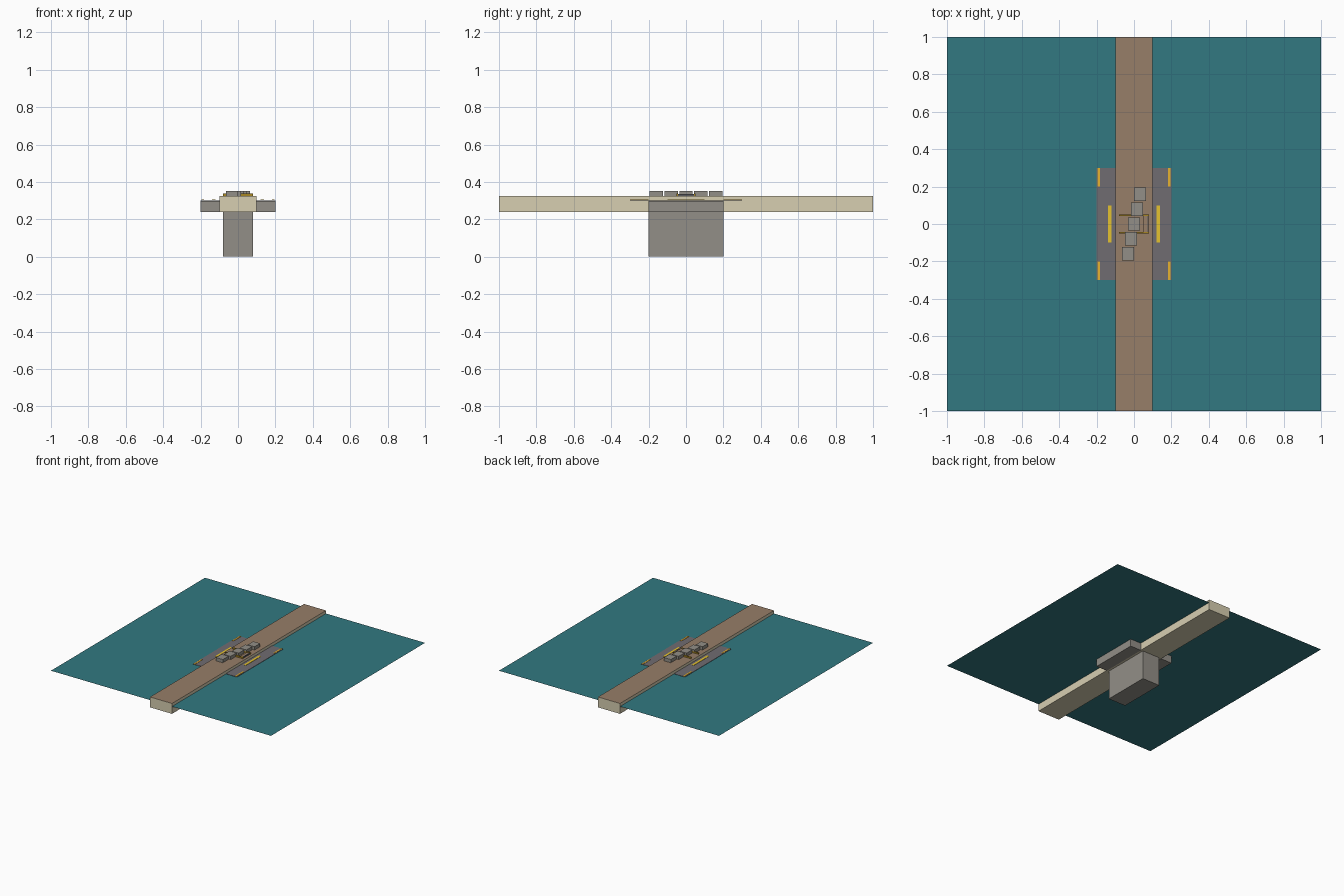
import bpy

cube = bpy.data.objects.get("Cube")
if cube:
    bpy.data.objects.remove(cube, do_unlink=True)


def material(name, rgb):
    m = bpy.data.materials.new(name)
    m.use_nodes = True
    m.diffuse_color = (*rgb, 1)
    bsdf = next(n for n in m.node_tree.nodes if n.type == 'BSDF_PRINCIPLED')
    bsdf.inputs["Base Color"].default_value = (*rgb, 1)
    return m


teal = material("water teal", (0.032, 0.19, 0.22))
cream = material("pale stone", (0.68, 0.62, 0.44))
brown = material("road brown", (0.31, 0.21, 0.138))
grey = material("stone grey", (0.29, 0.275, 0.245))
slate = material("pavement slate", (0.162, 0.15, 0.165))
yellow = material("line yellow", (0.78, 0.54, 0.03))
amber = material("kerb amber", (0.8, 0.45, 0.03))
bronze = material("bronze", (0.39, 0.24, 0.016))
dark = material("dark slate", (0.1, 0.1, 0.11))


def box(name, x, y, z, mat, top=None):
    """Box spanning the (low, high) pairs, with an optional top colour."""
    verts = [(a, b, c) for c in z for b in y for a in x]
    faces = [(0, 2, 3, 1), (4, 5, 7, 6), (0, 1, 5, 4),
             (2, 6, 7, 3), (0, 4, 6, 2), (1, 3, 7, 5)]
    mesh = bpy.data.meshes.new(name)
    mesh.from_pydata(verts, [], faces)
    mesh.materials.append(mat)
    if top:
        mesh.materials.append(top)
        for p in mesh.polygons:
            p.material_index = int(p.normal.z > 0.5)
    obj = bpy.data.objects.new(name, mesh)
    bpy.context.collection.objects.link(obj)
    return obj


def around(c, half):
    return (c - half, c + half)


# Water sheet
bpy.ops.mesh.primitive_plane_add(size=2, location=(0, 0, 0.3))
water = bpy.context.object
water.name = "water_surface"
water.data.materials.append(teal)

# Bridge deck, pier and pier cap
box("bridge_deck", (-0.1, 0.1), (-1, 1), (0.24, 0.325), cream, brown)
box("pier", (-0.08, 0.08), (-0.2, 0.2), (0, 0.24), grey)
for side, s in (("left", 1), ("right", -1)):
    wing = sorted((0.1 * s, 0.2 * s))
    box(f"pier_cap_{side}", wing, (-0.2, 0.2), (0.238, 0.299), grey)
    # Paved landing with painted lines
    box(f"landing_{side}", wing, (-0.3, 0.3), (0.3005, 0.303), slate)
    box(f"long_line_{side}", around(0.13 * s, 0.01), (-0.1, 0.1), (0.303, 0.305), yellow)
    for end, e in (("back", 1), ("front", -1)):
        box(f"edge_line_{side}_{end}", around(0.188 * s, 0.006),
            sorted((0.2 * e, 0.3 * e)), (0.303, 0.305), amber)

# Row of stepping blocks, set slightly askew across the deck
for i in range(-2, 3):
    box(f"block_{i + 3}", around(0.016 * i, 0.031), around(0.08 * i, 0.036),
        (0.325, 0.352), grey)

# Low inlay between the blocks
for end, e in (("back", 1), ("front", -1)):
    box(f"inlay_bar_{end}", (-0.08, 0.08), around(0.048 * e, 0.004), (0.325, 0.337), bronze)
box("inlay_strip", (0.05, 0.078), (-0.044, 0.044), (0.325, 0.334), dark, brown)
box("inlay_strip_edge", (0.072, 0.078), (-0.044, 0.044), (0.334, 0.336), dark)
